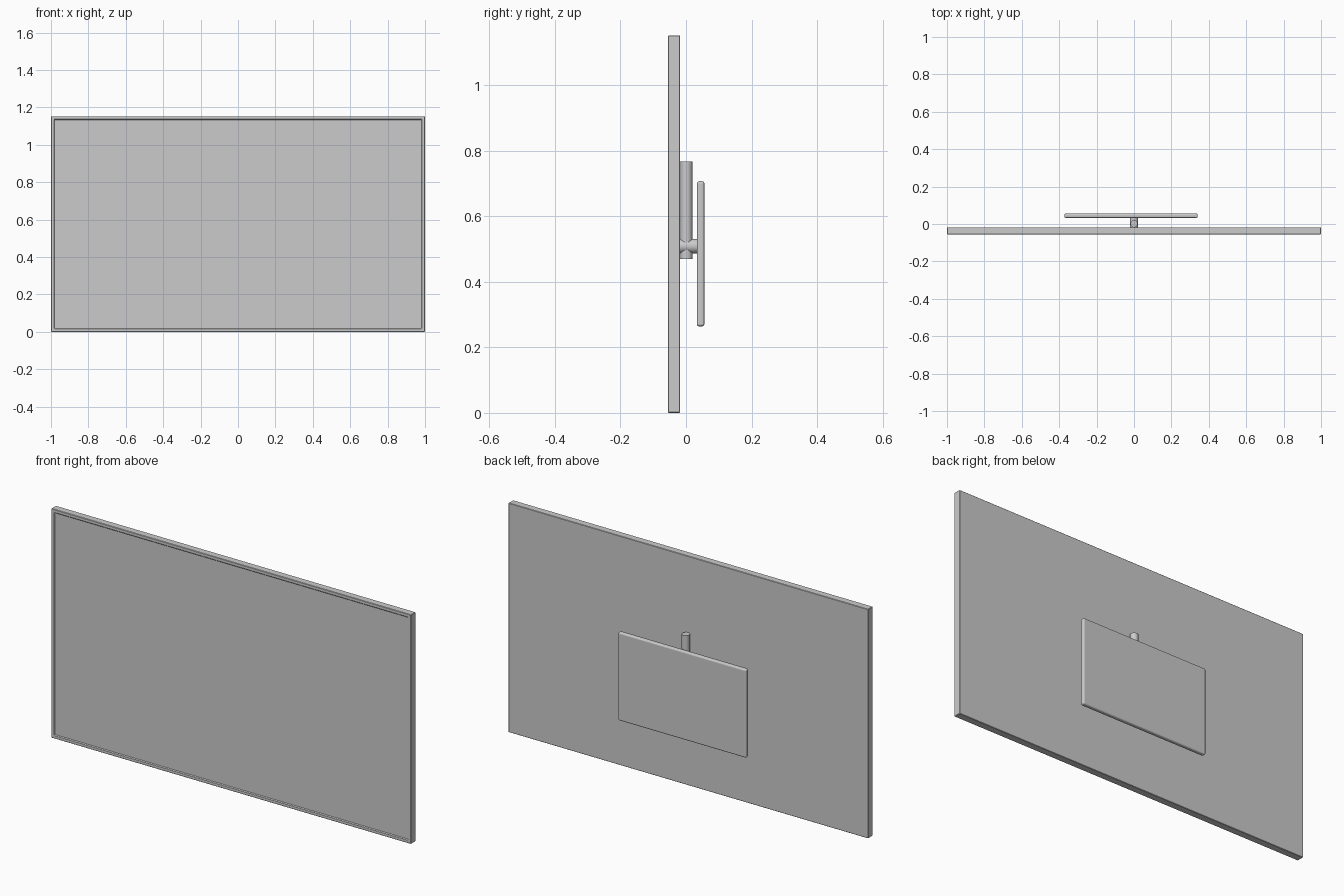
import bpy, bmesh
from math import radians

if "Cube" in bpy.data.objects:
    bpy.data.objects.remove(bpy.data.objects["Cube"])


def box(name, lo, hi, bevel=0.0, segments=1):
    bpy.ops.mesh.primitive_cube_add(size=1, location=[(a + b) / 2 for a, b in zip(lo, hi)])
    ob = bpy.context.object
    ob.name = name
    ob.scale = [b - a for a, b in zip(lo, hi)]
    bpy.ops.object.transform_apply(location=False, rotation=False, scale=True)
    if bevel:
        mod = ob.modifiers.new("edge_bevel", "BEVEL")
        mod.width = bevel
        mod.segments = segments
        mod.limit_method = "ANGLE"
    return ob


def rod(name, radius, length, location, rotation=(0, 0, 0)):
    bpy.ops.mesh.primitive_cylinder_add(vertices=32, radius=radius, depth=length,
                                        location=location, rotation=rotation)
    ob = bpy.context.object
    ob.name = name
    bpy.ops.object.shade_smooth_by_angle(angle=radians(40))
    return ob


# Screen housing, with the display recessed inside a thin bezel
panel = box("screen_panel", (-1, -0.055, 0), (1, -0.018, 1.152), 0.004)
bm = bmesh.new()
bm.from_mesh(panel.data)
front = min(bm.faces, key=lambda f: f.calc_center_median().y)
bmesh.ops.inset_region(bm, faces=[front], thickness=0.024)
inner = bmesh.ops.extrude_face_region(bm, geom=[front])
bmesh.ops.translate(bm, vec=(0, 0.004, 0),
                    verts=[v for v in inner["geom"] if isinstance(v, bmesh.types.BMVert)])
bmesh.ops.delete(bm, geom=[front] if front.is_valid else [], context="FACES_ONLY")
bmesh.ops.recalc_face_normals(bm, faces=bm.faces)
bm.to_mesh(panel.data)
bm.free()
panel.modifiers["edge_bevel"].width = 0.003

# Wall plate behind the screen
box("wall_plate", (-0.372, 0.033, 0.264), (0.34, 0.056, 0.707), 0.007, 3)

# Upright pivot post and the short arm joining screen to plate
rod("pivot_post", 0.019, 0.298, (0, 0.001, 0.619))
rod("mount_arm", 0.022, 0.055, (0, 0.0085, 0.509), (radians(90), 0, 0))
